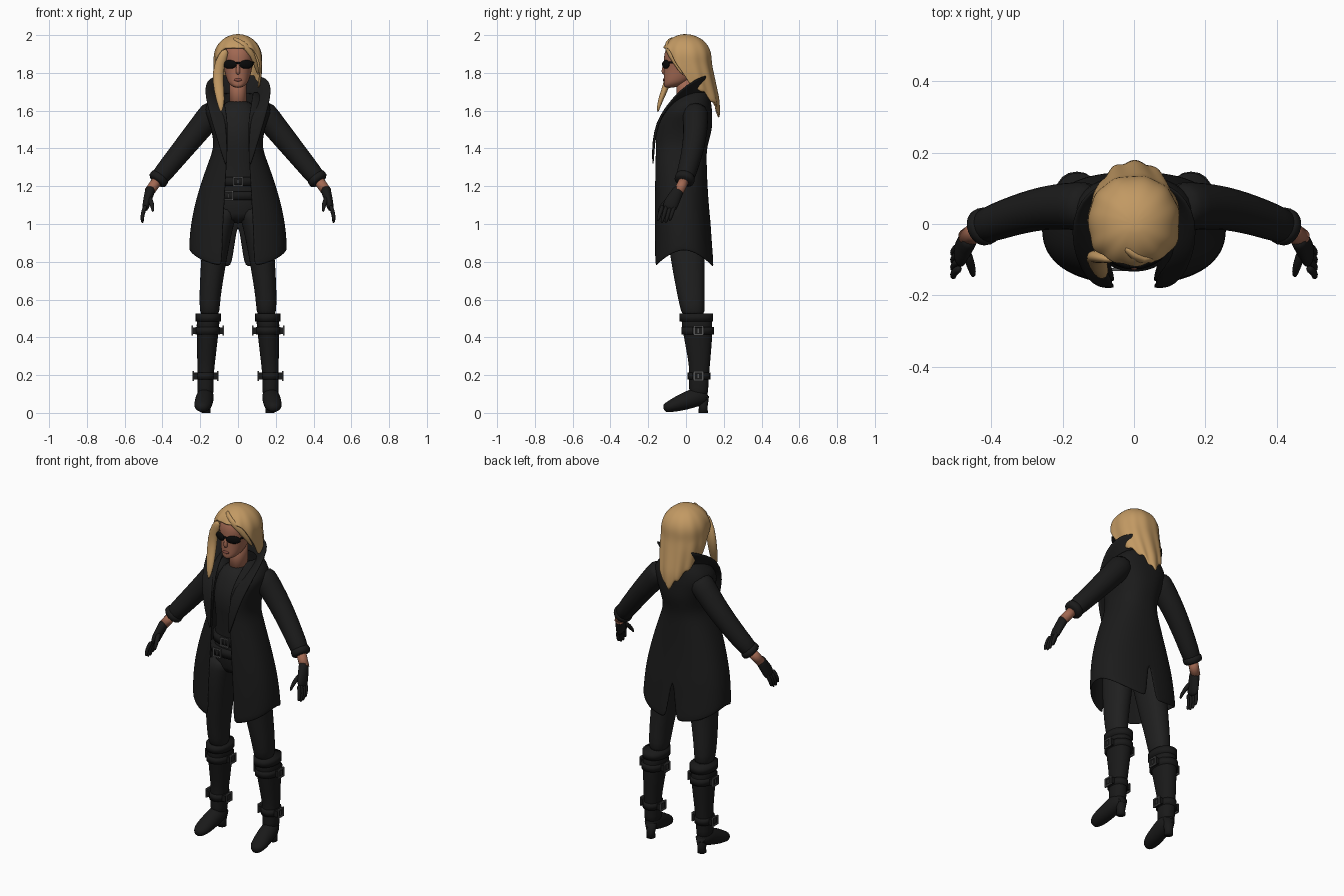
import bpy, bmesh, math
from mathutils import Vector, Matrix

if "Cube" in bpy.data.objects:
    bpy.data.objects.remove(bpy.data.objects["Cube"])


def material(name, red, green, blue):
    mat = bpy.data.materials.new(name)
    mat.use_nodes = True
    mat.diffuse_color = (red, green, blue, 1)
    node = next(n for n in mat.node_tree.nodes if n.type == 'BSDF_PRINCIPLED')
    node.inputs["Base Color"].default_value = (red, green, blue, 1)
    return mat


COAT = material("coat black", .011, .011, .011)
CLOTH = material("cloth black", .014, .014, .014)
LEATHER = material("leather black", .01, .01, .01)
METAL = material("buckle grey", .09, .09, .09)
LENS = material("lens black", .003, .003, .003)
SKIN = material("skin", .36, .14, .085)
LIPS = material("lips", .24, .075, .055)
HAIR = material("blonde hair", .54, .32, .125)


def ease(value, start, end, low, high, power=1):
    """Move from low to high while value goes from start to end."""
    t = min(1, max(0, (value - start) / (end - start)))
    return low + (high - low) * t ** power


def dome(z, start, top):
    return math.sqrt(1 - ease(z, start, top, 0, 1) ** 2)


def steps(start, end, count):
    return [start + (end - start) * i / count for i in range(count + 1)]


def finish(name, bm, mat, mirror=False, solid=0, sub=1, smooth=True):
    bmesh.ops.recalc_face_normals(bm, faces=bm.faces)
    for face in bm.faces:
        face.smooth = smooth
    mesh = bpy.data.meshes.new(name)
    bm.to_mesh(mesh)
    bm.free()
    mesh.materials.append(mat)
    ob = bpy.data.objects.new(name, mesh)
    bpy.context.collection.objects.link(ob)
    if mirror:
        ob.modifiers.new("mirror", 'MIRROR')
    if solid:
        shell = ob.modifiers.new("thickness", 'SOLIDIFY')
        shell.thickness = solid
        shell.offset = 0
    if sub:
        rounding = ob.modifiers.new("rounding", 'SUBSURF')
        rounding.levels = rounding.render_levels = sub


def bridge(bm, rows, closed=True, first_cap=True, last_cap=True):
    """Join rows of points into a surface."""
    loops = [[bm.verts.new(point) for point in row] for row in rows]
    count = len(loops[0])
    for a, b in zip(loops, loops[1:]):
        for i in range(count if closed else count - 1):
            j = (i + 1) % count
            bm.faces.new((a[i], a[j], b[j], b[i]))
    if closed and first_cap:
        bm.faces.new(loops[0])
    if closed and last_cap:
        bm.faces.new(loops[-1])


def bent(value, power):
    return math.copysign(abs(value) ** power, value)


def oval(angle, z, half_width, front, back, centre=0, power=.9):
    """Point on a rounded section; angle zero faces the front."""
    return Vector((centre + half_width * bent(math.sin(angle), power),
                   (front + back) / 2 - (back - front) / 2 * bent(math.cos(angle), power), z))


def loft(name, rings, mat, mirror=False, sides=20, sub=1):
    bm = bmesh.new()
    bridge(bm, [[oval(math.tau * i / sides, *ring) for i in range(sides)] for ring in rings])
    finish(name, bm, mat, mirror, sub=sub)


def band(name, z, height, section, mat, mirror=False):
    loft(name, [(level, *section) for level in steps(z - height / 2, z + height / 2, 1)], mat, mirror, sub=0)


def add_tube(bm, path, ref, sides=12):
    """Tube through points (x, y, z, radius along ref, other radius)."""
    spots = [Vector(p[:3]) for p in path]
    rows = []
    for i, spot in enumerate(spots):
        along = (spots[min(i + 1, len(spots) - 1)] - spots[max(i - 1, 0)]).normalized()
        across = Vector(ref)
        across = (across - along * across.dot(along)).normalized()
        other = along.cross(across)
        rows.append([spot + across * path[i][3] * math.cos(math.tau * k / sides)
                     + other * path[i][-1] * math.sin(math.tau * k / sides) for k in range(sides)])
    bridge(bm, rows)


def tube(name, path, mat, ref=(0, 1, 0), mirror=True, sub=1):
    bm = bmesh.new()
    add_tube(bm, path, ref)
    finish(name, bm, mat, mirror, sub=sub)


def ball(name, place, size, mat, turn=0, mirror=False):
    bm = bmesh.new()
    bmesh.ops.create_uvsphere(bm, u_segments=20, v_segments=12, radius=1, matrix=Matrix.LocRotScale(
        Vector(place), Matrix.Rotation(turn, 3, 'Z'), Vector(size)))
    finish(name, bm, mat, mirror, sub=0)


def add_box(bm, place, size):
    bmesh.ops.create_cube(bm, size=1, matrix=Matrix.LocRotScale(Vector(place), None, Vector(size)))


def buckle(name, place, axis, mirror=False, size=.045):
    """Square frame with a prong, lying along the given axis."""
    bm = bmesh.new()
    centre, axis, up = Vector(place), Vector(axis), Vector((0, 0, 1))
    thick = Vector((1, 1, 1)) * .008
    add_box(bm, centre, thick + up * size / 3)
    for half in (-size / 2, size / 2):
        add_box(bm, centre + axis * half, thick + up * size)
        add_box(bm, centre + up * half, thick + axis * size)
    finish(name, bm, METAL, mirror, sub=0, smooth=False)


# Shirt, neck and head
loft("shirt", [(1, .13, -.09, .09), (1.1, .15, -.1, .1), (1.35, .1, -.11, .07), (1.47, .12, -.15, .08),
               (1.6, .11, -.1, .09), (1.66, .06, -.06, .07)], CLOTH)
band("neck", 1.7, .2, (.046, -.05, .06), SKIN)
loft("head", [(z, ease(z, 1.72, 1.88, .02, .086, .4) * dome(z, 1.88, 1.99), -.118 * dome(z, 1.88, 1.99),
               ease(z, 1.72, 1.82, -.06, .1, .7) * dome(z, 1.88, 1.99)) for z in steps(1.72, 1.98, 12)], SKIN)
tube("nose", [(0, -.108, 1.86, .007), (0, -.125, 1.8, .013), (0, -.11, 1.795, .01)], SKIN, (1, 0, 0), False)
ball("lips", (0, -.117, 1.763), (.021, .006, .008), LIPS)

# Sunglasses
ball("lenses", (.044, -.107, 1.845), (.041, .011, .023), LENS, .42, True)
tube("glasses_arms", [(.08, -.09, 1.855, .005), (.088, .02, 1.85, .005)], LENS, sub=0)
tube("glasses_bridge", [(side * .02, -.119, 1.852, .005) for side in (-1, 1)], LENS, mirror=False, sub=0)


# Hair: a wavy shell whose hem frames the face and drops at the back
def hair_point(angle, fall):
    around = abs(math.degrees(angle))
    hem = ease(around, 30, 90, 1.93, 1.72, 2) - ease(around, 100, 180, 0, .16)
    if around > 90:
        hem += .012 * math.sin(13 * angle)
    z = ease(fall ** 1.4, 0, 1, 1.999, hem)
    cap = dome(z, 1.88, 2)
    point = oval(angle, z, ease(z, 1.55, 1.8, .07, .122, .6) * cap,
                 ease(z, 1.55, 1.85, -.04, -.125) * cap, ease(z, 1.65, 1.85, .17, .13) * cap)
    wave = 1 + .03 * fall * math.sin(11 * angle + 7 * z)
    return (point.x * wave, point.y * wave, z)


bm = bmesh.new()
bridge(bm, [[hair_point(angle, fall) for angle in steps(-math.pi, math.pi, 64)[:-1]]
            for fall in steps(0, 1, 14)], last_cap=False)
finish("hair", bm, HAIR, solid=.012)
tube("side_lock", [(-.06, -.1, 1.93, .02, .012), (-.1, -.09, 1.85, .03, .02), (-.11, -.09, 1.76, .03, .02),
                   (-.09, -.14, 1.65, .025, .015), (-.09, -.15, 1.59, .004)], HAIR, (1, 0, 0), False)
tube("fringe", [(-.03, -.06, 1.985, .012), (.02, -.11, 1.955, .02, .014), (.08, -.09, 1.91, .02, .014),
                (.11, -.01, 1.78, .008)], HAIR, (0, 0, 1), False)


# Coat half: flared skirt, narrow waist, sloping shoulders, open front, slit back
def coat_row(z):
    skirt = ease(z, 1.4, .86, 0, 1)
    chest = ease(z, 1.4, 1.6, 0, 1)
    half_width = .125 + .13 * math.sin(skirt * math.pi / 2) + .05 * chest ** 2 - ease(z, 1.6, 1.7, 0, .075, 2)
    front = ease(z, 1.5, 1.7, -.166, -.05, 1.5)
    back = .105 + .04 * skirt ** 2 + ease(z, 1.4, 1.5, 0, .03) - ease(z, 1.6, 1.7, 0, .015)
    gap = .055 + .03 * skirt + ease(z, 1.55, 1.7, 0, .025)
    slit = ease(z, 1, .86, 0, .036)
    power = .85
    first, last = (math.asin((edge / half_width) ** (1 / power)) for edge in (gap, slit))
    row = []
    for angle in steps(first, math.pi - last, 22):
        point = oval(angle, z, half_width, front, back, 0, power)
        point.z -= abs(math.cos(angle)) ** 1.5 * ease(z, 1, .86, 0, .09)
        row.append(point)
    return row


bm = bmesh.new()
bridge(bm, [coat_row(z) for z in steps(.86, 1.7, 18)], closed=False)
finish("coat", bm, COAT, True, solid=.008)

# Upright collar running into the lapels: inner edge, outer edge
bm = bmesh.new()
bridge(bm, [[Vector(inner).lerp(Vector(outer), t) for t in steps(0, 1, 3)] for inner, outer in (
    ((0, .11, 1.69), (0, .14, 1.79)), ((.1, .07, 1.69), (.14, .1, 1.79)), ((.1, -.05, 1.65), (.19, -.02, 1.73)),
    ((.06, -.17, 1.55), (.14, -.17, 1.54)), ((.055, -.175, 1.32), (.065, -.175, 1.3)))], closed=False)
finish("collar", bm, COAT, True, solid=.014, sub=2)
tube("back_tab", [(x, .106 - 3 * x * x, 1.4, .02, .006) for x in steps(-.1, .1, 4)], COAT, (0, 0, 1), False)


# Sleeves, cuffs and wrists follow one arm line
def arm(t, radius):
    return (.11 + .33 * t, ease(t, .3, 1, .05, -.015, 1.5), 1.62 - .405 * t, radius)


tube("sleeves", [arm(t, .074 - .024 * t) for t in steps(0, 1, 6)], COAT)
tube("cuffs", [arm(t, .056) for t in steps(.89, .99, 2)], COAT)
tube("wrists", [arm(.95, .028), (.47, -.04, 1.17, .027)], SKIN, sub=0)

# Gloves with fingers and thumb
bm = bmesh.new()
add_tube(bm, [(.46, -.033, 1.195, .034, .03), (.47, -.05, 1.16, .032, .026), (.485, -.08, 1.11, .044, .022),
              (.492, -.093, 1.07, .036, .015)], (0, 1, 0))
for i in range(4):
    length = .085 + .012 * (i in (1, 2))
    add_tube(bm, [(.488 + .02 * math.sin(2 * t), -.06 - .021 * i - .028 * t, 1.1 - length * t, .012 - .004 * t ** 3)
                  for t in steps(0, 1, 3)], (0, 1, 0), 8)
add_tube(bm, [(.475, -.065, 1.15, .016), (.455, -.12, 1.11, .014), (.45, -.15, 1.06, .007)], (1, 0, 0), 8)
finish("gloves", bm, LEATHER, True)

# Belts with buckles
for name, z, x, half_width in (("upper", 1.225, 0, .134), ("lower", 1.15, -.05, .15)):
    band(name + "_belt", z, .046, (half_width, -.122, .1), LEATHER)
    buckle(name + "_buckle", (x, -.128, z), (1, 0, 0))

# Trouser legs
loft("trousers", [(z, ease(z, 1.1, .5, .085, .05), ease(z, 1, .5, -.105, -.02, 1.3), .1,
                   ease(z, 1.1, .6, .07, .15, .6)) for z in steps(1.1, .5, 8)], CLOTH, True)


# Boots: shaft, turned rim, foot and heel
def shaft(z, extra=0):
    return (ease(z, .5, .2, .063, .043) + extra, ease(z, .5, .25, -.03, .016) - extra,
            ease(z, .4, .15, .14, .118) + extra, ease(z, .5, .2, .157, .172))


loft("boot_shafts", [(z, *shaft(z)) for z in steps(.52, .08, 8)], LEATHER, True)
band("boot_rims", .505, .04, shaft(.5, .004), LEATHER, True)
foot = []
for t in steps(.02, .98, 8):
    top, bottom = .15 - .11 * t ** 1.5, .06 * (1 - t) ** 2
    roundness = math.sqrt(1 - (2 * t - 1) ** 4)
    foot.append((.168 + .024 * t, .12 - .245 * t, (top + bottom) / 2, .05 * roundness, (top - bottom) / 2))
tube("feet", foot, LEATHER, (1, 0, 0))
loft("heels", [(0, .024, .066, .116, .169), (.03, .022, .068, .114, .169), (.09, .035, .055, .122, .169)],
     LEATHER, True, 12, 0)

# Boot straps with loose ends and buckles
for name, z in (("calf", .435), ("ankle", .195)):
    section = shaft(z, .007)
    band(name + "_straps", z, .038, section, LEATHER, True)
    bm = bmesh.new()
    for side, label in ((-1, "inner"), (1, "outer")):
        x = section[3] + side * section[0]
        add_box(bm, (x, .065, z), (.03, .06, .036))
        buckle(f"{name}_{label}_buckles", (x + side * .016, .065, z), (0, 1, 0), True)
    finish(name + "_strap_ends", bm, LEATHER, True, sub=0, smooth=False)
